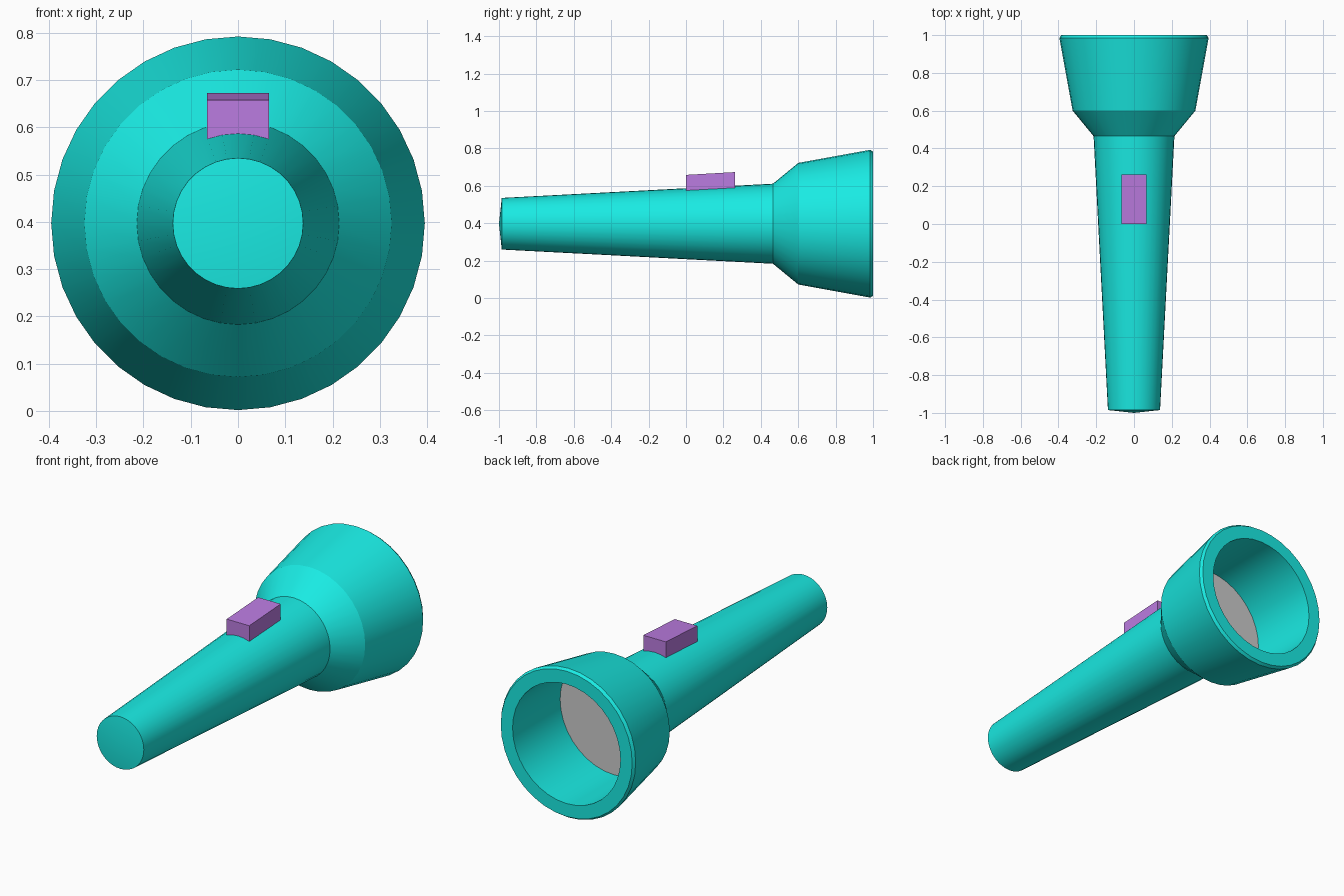
import bpy, bmesh, math

if "Cube" in bpy.data.objects:
    bpy.data.objects.remove(bpy.data.objects["Cube"])

N = 36          # sides around the axis
CZ = 0.397      # height of the axis


def material(name, color):
    m = bpy.data.materials.new(name)
    m.diffuse_color = color
    m.use_nodes = True
    m.node_tree.nodes["Principled BSDF"].inputs["Base Color"].default_value = m.diffuse_color
    return m


def finish(name, bm, mat=None, angle=25):
    bmesh.ops.recalc_face_normals(bm, faces=bm.faces)
    me = bpy.data.meshes.new(name)
    bm.to_mesh(me)
    bm.free()
    ob = bpy.data.objects.new(name, me)
    bpy.context.collection.objects.link(ob)
    if mat:
        me.materials.append(mat)
    bpy.ops.object.select_all(action='DESELECT')
    bpy.context.view_layer.objects.active = ob
    ob.select_set(True)
    bpy.ops.object.shade_smooth_by_angle(angle=math.radians(angle))
    return ob


def ring(bm, y, r):
    return [bm.verts.new((r * math.sin(2 * math.pi * i / N), y,
                          CZ + r * math.cos(2 * math.pi * i / N))) for i in range(N)]


teal = material("teal", (0.01, 0.83, 0.77, 1))
purple = material("purple", (0.5, 0.2, 0.75, 1))

# Body: turned shell from tail, along handle and head, over the rim and into the bowl
profile = [(-0.985, 0.138), (0.465, 0.214), (0.6, 0.325), (0.985, 0.395),
           (1.0, 0.385), (1.0, 0.316), (0.6, 0.316)]
bm = bmesh.new()
rings = [ring(bm, y, r) for y, r in profile]
for a, b in zip(rings, rings[1:]):
    for i in range(N):
        j = (i + 1) % N
        bm.faces.new((a[i], a[j], b[j], b[i]))
tip = bm.verts.new((0, -1.0, CZ))
for i in range(N):
    bm.faces.new((tip, rings[0][i], rings[0][(i + 1) % N]))
finish("body", bm, teal)

# Lens: grey disc at the bottom of the bowl
bm = bmesh.new()
bm.faces.new(ring(bm, 0.602, 0.316))
finish("lens", bm)

# Switch: raised block whose underside follows the handle
bm = bmesh.new()
loops = []
for y, top, r in ((0.0, 0.658, 0.190), (0.263, 0.673, 0.203)):
    angles = [math.radians(a) for a in (-20, -10, 0, 10, 20)]
    under = [bm.verts.new((0.066 * math.sin(a) / math.sin(angles[-1]), y,
                           CZ + r * math.cos(a) - 0.003)) for a in angles]
    upper = [bm.verts.new((x, y, top)) for x in (0.066, -0.066)]
    loops.append(under + upper)
a, b = loops
n = len(a)
for i in range(n):
    j = (i + 1) % n
    bm.faces.new((a[i], a[j], b[j], b[i]))
bm.faces.new(a)
bm.faces.new(b)
finish("switch", bm, purple)
